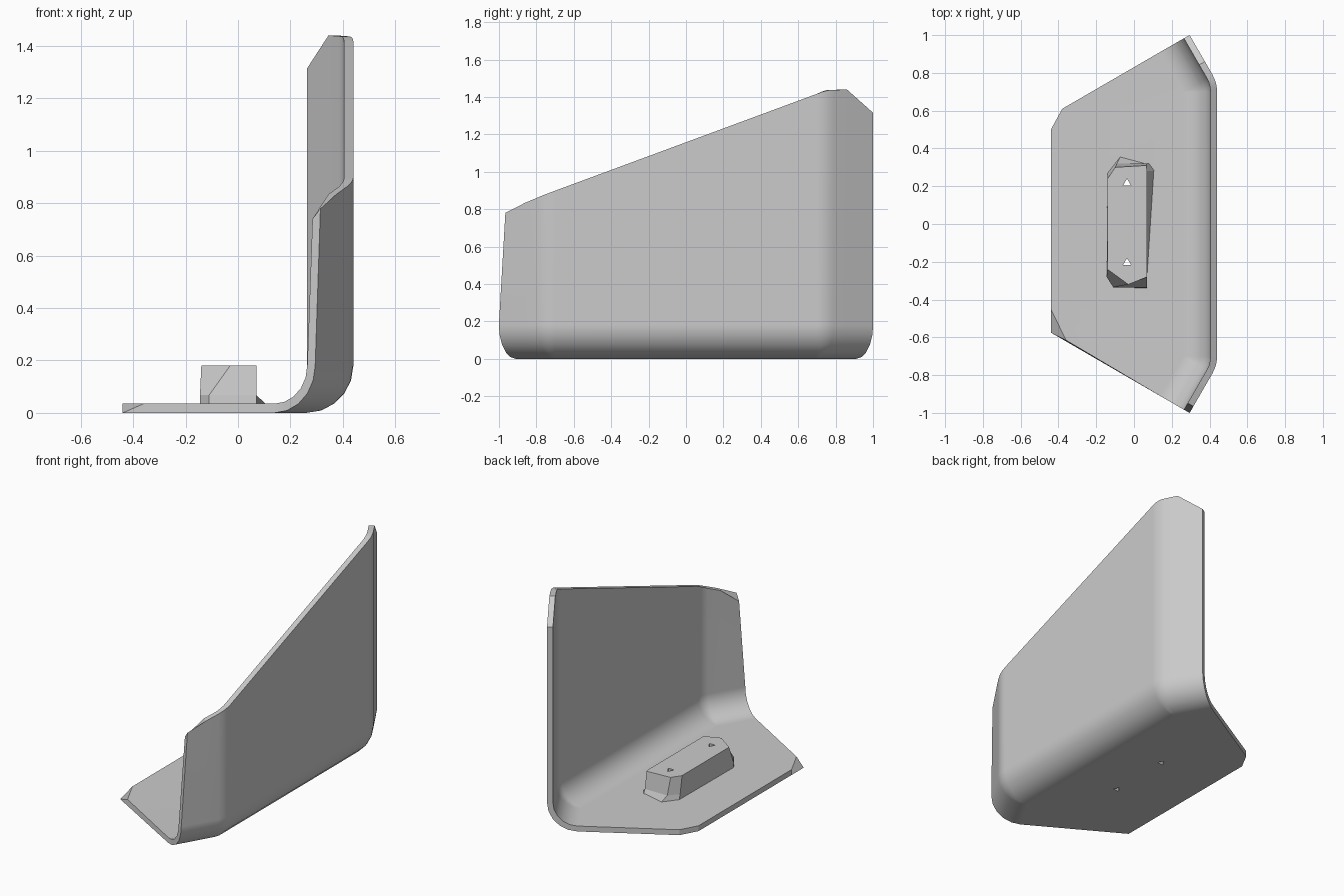
import bpy, bmesh
from math import radians, sin, cos
from mathutils import Vector

if "Cube" in bpy.data.objects:
    bpy.data.objects.remove(bpy.data.objects["Cube"], do_unlink=True)

grey = bpy.data.materials.new("plain_grey")
grey.use_nodes = True
grey.diffuse_color = (0.6, 0.6, 0.6, 1)
grey.node_tree.nodes["Principled BSDF"].inputs["Base Color"].default_value = (0.6, 0.6, 0.6, 1)

RADIUS, THICK = 0.18, 0.035
BEND_X, BEND_Y, FLANGE = 0.26, 0.70, 0.243
TOP = [(-1, 0.78), (-0.965, 0.79), (-0.75, 0.88), (0.75, 1.435), (0.86, 1.44), (1, 1.315)]


def make_object(name, bm):
    bmesh.ops.remove_doubles(bm, verts=bm.verts, dist=0.0001)
    bmesh.ops.recalc_face_normals(bm, faces=bm.faces)
    mesh = bpy.data.meshes.new(name)
    bm.to_mesh(mesh)
    bm.free()
    mesh.materials.append(grey)
    obj = bpy.data.objects.new(name, mesh)
    bpy.context.collection.objects.link(obj)
    return obj


def top_height(y):
    for (y0, z0), (y1, z1) in zip(TOP, TOP[1:]):
        if y <= y1:
            return z0 + (z1 - z0) * (y - y0) / (y1 - y0)
    return TOP[-1][1]


# Wall columns, front to back: (side, bend angle, distance along the flange)
half = [(0, 0), (10, 0), (20, 0), (30, 0), (30, 0.081), (30, FLANGE)]
columns = [(-1, a, d) for a, d in reversed(half)] + [(1, a, d) for a, d in half]


def base_edge(i, inner):
    """Free edge of the base plate, with its two clipped corners."""
    z = THICK if inner else 0
    last = len(columns) - 1
    if i == 0:
        return Vector((-0.36, -0.615, z)) if inner else Vector((-0.44, -0.575, 0))
    if i == last:
        return Vector((-0.38, 0.61, z))
    return Vector((-0.44, -0.45 + 0.95 * (i - 1) / (last - 2), z))


def column_points(i, inner):
    """One strip of the sheet: wall top, wall foot, rounded foot, base edge."""
    side, angle, dist = columns[i]
    a = radians(angle)
    out = Vector((cos(a), side * sin(a), 0))
    along = Vector((-sin(a), side * cos(a), 0))
    centre = Vector((BEND_X, side * BEND_Y, RADIUS)) + along * dist
    r = RADIUS - THICK if inner else RADIUS
    top = centre + out * r
    y_ref = (centre + out * RADIUS).y
    if i == 0:
        top -= along * 0.04
    top.z = top_height(y_ref) - (0.04 if inner and i == 0 else 0)
    pts = [top]
    for k in range(6):
        f = radians(18 * k)
        pts.append(centre + out * r * cos(f) - Vector((0, 0, r * sin(f))))
    return pts + [base_edge(i, inner)]


# Bent sheet: outer skin, inner skin and the rim joining them
bm = bmesh.new()
skins = [[[bm.verts.new(p) for p in column_points(i, inner)]
          for i in range(len(columns))] for inner in (False, True)]
borders = []
for g in skins:
    n, m = len(g), len(g[0])
    for i in range(n - 1):
        for j in range(m - 1):
            bm.faces.new((g[i][j], g[i + 1][j], g[i + 1][j + 1], g[i][j + 1]))
    borders.append(g[0] + [g[i][-1] for i in range(1, n)]
                   + g[-1][-2::-1] + [g[i][0] for i in range(n - 2, 0, -1)])
o, q = borders
for k in range(len(o)):
    bm.faces.new((o[k - 1], o[k], q[k], q[k - 1]))
sheet = make_object("bent_plate", bm)

# Raised block with clipped ends and a flared foot
rings = [
    (0.030, [(-.145, -.28), (-.11, -.335), (.07, -.34), (.11, .28), (.08, .32), (-.07, .36), (-.14, .27)]),
    (0.068, [(-.145, -.28), (-.11, -.335), (.07, -.335), (.07, .28), (.07, .32), (-.09, .32), (-.14, .26)]),
    (0.180, [(-.14, -.24), (-.03, -.32), (.07, -.28), (.07, .28), (.065, .31), (-.10, .30), (-.14, .24)]),
]
bm = bmesh.new()
loops = [[bm.verts.new((x, y, z)) for x, y in pts] for z, pts in rings]
for low, high in zip(loops, loops[1:]):
    for k in range(len(low)):
        bm.faces.new((low[k - 1], low[k], high[k], high[k - 1]))
bm.faces.new(loops[0])
bm.faces.new(loops[-1])
block = make_object("raised_block", bm)

# Two triangular screw holes through block and plate
bm = bmesh.new()
for y in (-0.205, 0.215):
    hole = bmesh.ops.create_cone(bm, cap_ends=True, segments=3, radius1=0.025, radius2=0.025, depth=0.6)
    bmesh.ops.translate(bm, verts=hole["verts"], vec=(-0.037, y, 0.1))
cutter = make_object("hole_cutter", bm)
for obj in (sheet, block):
    mod = obj.modifiers.new("holes", "BOOLEAN")
    mod.operation, mod.solver, mod.object = "DIFFERENCE", "EXACT", cutter
    bpy.ops.object.select_all(action="DESELECT")
    obj.select_set(True)
    bpy.context.view_layer.objects.active = obj
    bpy.ops.object.modifier_apply(modifier=mod.name)
bpy.data.objects.remove(cutter, do_unlink=True)

# Smooth bends, crisp edges
bpy.ops.object.select_all(action="DESELECT")
sheet.select_set(True)
bpy.context.view_layer.objects.active = sheet
bpy.ops.object.shade_smooth_by_angle(angle=radians(25))
weighted = sheet.modifiers.new("even_shading", "WEIGHTED_NORMAL")
weighted.keep_sharp = True
